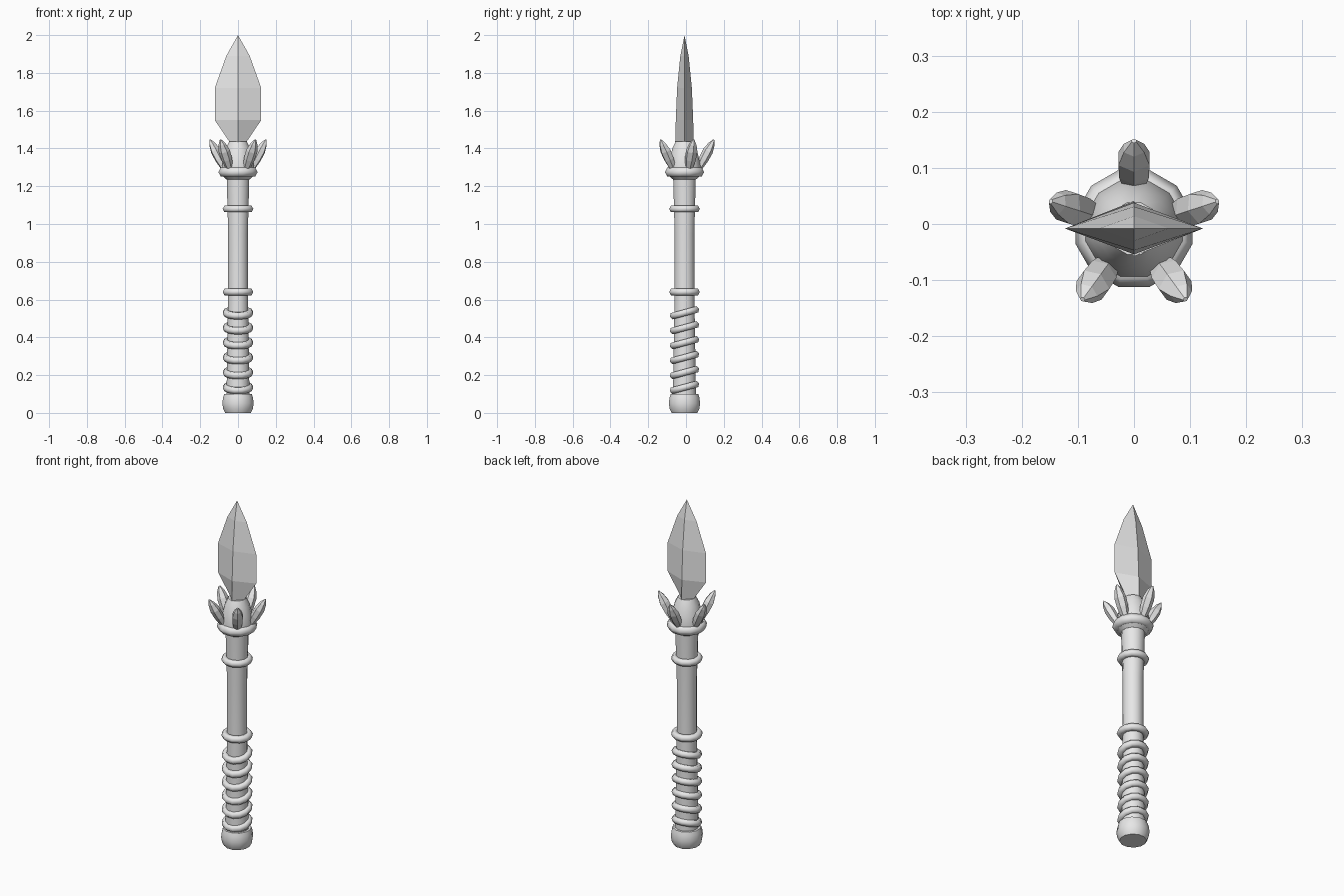
import bpy, bmesh, math
from mathutils import Matrix, Vector

if "Cube" in bpy.data.objects:
    bpy.data.objects.remove(bpy.data.objects["Cube"], do_unlink=True)

grey = bpy.data.materials.new("plain_grey")
grey.use_nodes = True
grey.diffuse_color = (0.8, 0.8, 0.8, 1)
grey.node_tree.nodes["Principled BSDF"].inputs["Base Color"].default_value = (0.8, 0.8, 0.8, 1)

SIDES = 12
FLAT = 1 / math.cos(math.pi / SIDES)   # makes the flats reach the wanted radius
AXIS_Y = -0.008                        # the shaft sits slightly forward


def loft(name, sections, matrix=Matrix(), smooth=None):
    """Skin a list of equal-length point loops and cap both ends."""
    bm = bmesh.new()
    loops = [[bm.verts.new(p) for p in loop] for loop in sections]
    n = len(loops[0])
    for a, b in zip(loops, loops[1:]):
        for i in range(n):
            j = (i + 1) % n
            bm.faces.new((a[i], a[j], b[j], b[i]))
    bm.faces.new(loops[0][::-1])
    bm.faces.new(loops[-1])
    bmesh.ops.remove_doubles(bm, verts=bm.verts, dist=1e-5)
    bmesh.ops.recalc_face_normals(bm, faces=bm.faces)
    mesh = bpy.data.meshes.new(name)
    bm.to_mesh(mesh)
    bm.free()
    mesh.materials.append(grey)
    obj = bpy.data.objects.new(name, mesh)
    bpy.context.collection.objects.link(obj)
    obj.matrix_world = Matrix.Translation((0, AXIS_Y, 0)) @ matrix
    if smooth:
        bpy.ops.object.select_all(action='DESELECT')
        obj.select_set(True)
        bpy.context.view_layer.objects.active = obj
        bpy.ops.object.shade_smooth_by_angle(angle=math.radians(smooth))
    return obj


def oval(rx, ry, z, n, start=0.0):
    return [Vector((rx * math.cos(start + 2 * math.pi * i / n),
                    ry * math.sin(start + 2 * math.pi * i / n), z)) for i in range(n)]


def lathe(name, profile):
    return loft(name, [oval(r * FLAT, r * FLAT, z, SIDES, math.pi / SIDES)
                       for r, z in profile], smooth=40)


def ring(name, z, outer, minor, tilt=0.0):
    bpy.ops.mesh.primitive_torus_add(
        major_segments=SIDES, minor_segments=6, major_radius=(outer - minor) * FLAT,
        minor_radius=minor, location=(0, AXIS_Y, z), rotation=(tilt, 0, 0))
    obj = bpy.context.object
    obj.name = name
    obj.data.transform(Matrix.Rotation(math.pi / SIDES, 4, 'Z'))
    obj.data.materials.append(grey)
    bpy.ops.object.shade_smooth_by_angle(angle=math.radians(65))


# Pommel, shaft and domed head
lathe("pommel", [(0.068, 0), (0.078, 0.02), (0.083, 0.05), (0.079, 0.08), (0.073, 0.1)])
lathe("shaft", [(0.061, 0.08), (0.056, 0.4), (0.052, 0.64), (0.052, 0.95), (0.06, 1.25)])
lathe("head", [(0.06, 1.235), (0.082, 1.255), (0.086, 1.3), (0.076, 1.35),
               (0.064, 1.4), (0.046, 1.437)])

# Straight bands and the collar under the head
ring("lower_band", 0.64, 0.082, 0.02)
ring("upper_band", 1.08, 0.082, 0.02)
ring("collar", 1.275, 0.105, 0.028)

# Slanted grip wraps
for i in range(6):
    ring(f"grip_wrap_{i + 1}", 0.135 + 0.079 * i, 0.081, 0.02, math.radians(15))

# Diamond-section blade: height, half width, half thickness
blade = [(1.41, 0.035, 0.048), (1.435, 0.045, 0.049), (1.55, 0.123, 0.046),
         (1.72, 0.123, 0.039), (1.89, 0.062, 0.022), (2.0, 0.0, 0.0)]
loft("blade", [oval(w, t, z, 4) for z, w, t in blade])

# Crown of five outward-leaning crystals
crystal = [(0.0, 0.6), (0.06, 0.95), (0.11, 1.0), (0.15, 0.65), (0.177, 0.15)]
for k in range(5):
    place = (Matrix.Rotation(math.radians(90 + 72 * k), 4, 'Z')
             @ Matrix.Translation((0.073, 0, 1.29))
             @ Matrix.Rotation(math.radians(28), 4, 'Y'))
    loft(f"crystal_{k + 1}", [oval(0.027 * s, 0.032 * s, z, 6) for z, s in crystal], place)
